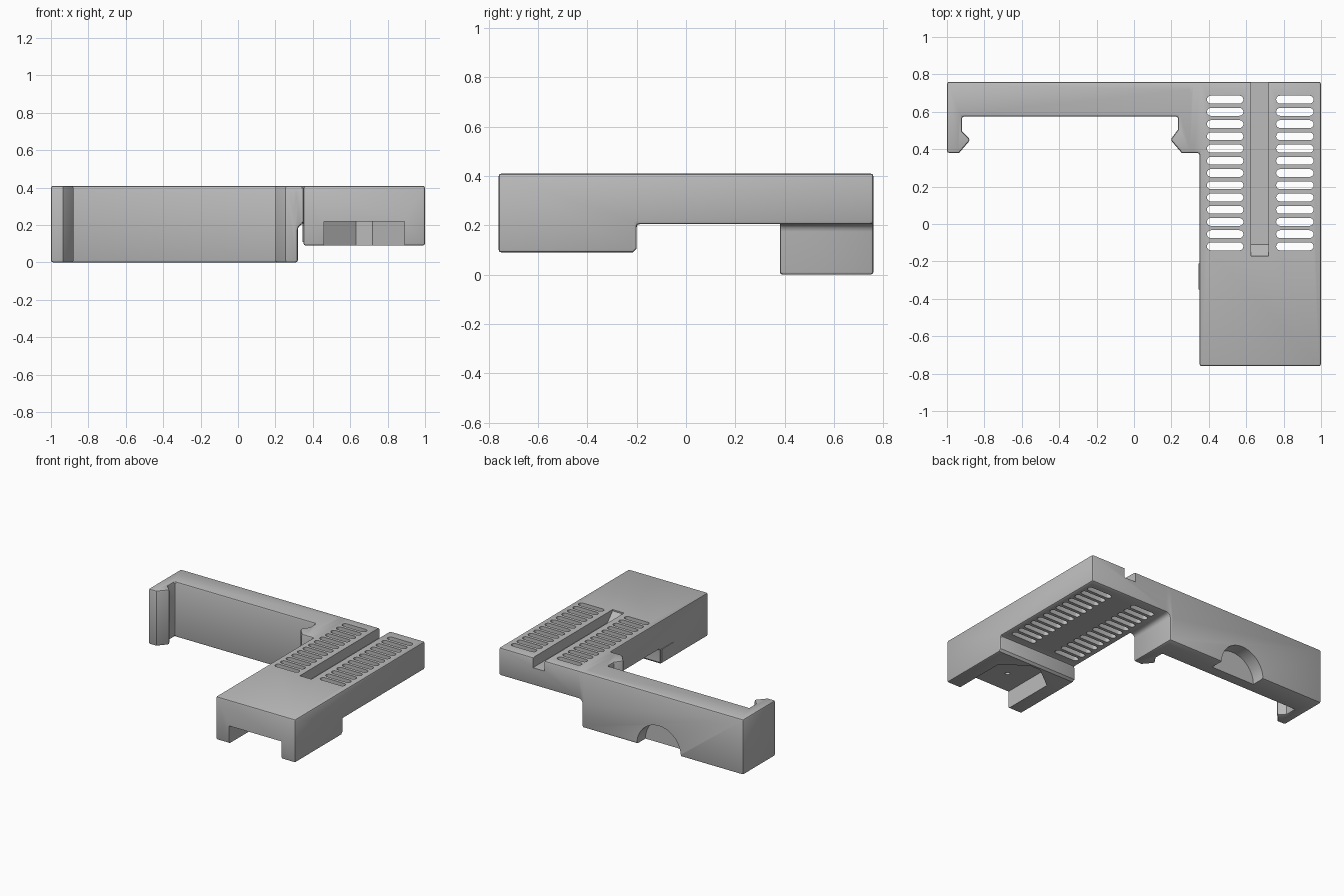
import bpy, bmesh, math
from mathutils import Vector

cube = bpy.data.objects.get("Cube")
if cube:
    bpy.data.objects.remove(cube)

grey = bpy.data.materials.new("matte grey")
grey.use_nodes = True
colour = (0.5, 0.5, 0.5, 1)
grey.diffuse_color = colour
grey.node_tree.nodes["Principled BSDF"].inputs["Base Color"].default_value = colour


def add_prism(bm, profile, low, high, axis):
    """Extrude a 2D profile along the given axis (the profile uses the other two, in order)."""
    def place(p, d):
        co = list(p)
        co.insert("xyz".index(axis), d)
        return Vector(co)
    face = bm.faces.new([bm.verts.new(place(p, low)) for p in profile])
    shift = place((0, 0), high - low)
    ext = bmesh.ops.extrude_face_region(bm, geom=[face])
    bmesh.ops.translate(bm, vec=shift, verts=[v for v in ext["geom"] if isinstance(v, bmesh.types.BMVert)])


def make(name, prisms):
    bm = bmesh.new()
    for p in prisms:
        add_prism(bm, *p)
    bmesh.ops.recalc_face_normals(bm, faces=bm.faces)
    mesh = bpy.data.meshes.new(name)
    bm.to_mesh(mesh)
    bm.free()
    mesh.materials.append(grey)
    ob = bpy.data.objects.new(name, mesh)
    bpy.context.collection.objects.link(ob)
    return ob


def apply(ob, mod):
    bpy.ops.object.select_all(action="DESELECT")
    bpy.context.view_layer.objects.active = ob
    ob.select_set(True)
    bpy.ops.object.modifier_apply(modifier=mod.name)


def combine(ob, other, operation):
    mod = ob.modifiers.new(operation.lower(), "BOOLEAN")
    mod.operation = operation
    mod.solver = "EXACT"
    mod.object = other
    apply(ob, mod)
    bpy.data.objects.remove(other)


def arc(cx, cy, r, start, end, steps):
    angles = [math.radians(start + (end - start) * i / steps) for i in range(steps + 1)]
    return [(cx + r * math.cos(a), cy + r * math.sin(a)) for a in angles]


# Stepped body, a long box that is deeper at the front
body = make("clip_bracket", [([(-.76, .09), (-.215, .09), (-.2, .105), (-.2, .205),
                               (.76, .205), (.76, .41), (-.76, .41)], .35, 1, "x")])

# Clip arm with a snap hook at each end
arm = make("clip_arm", [([(-1, .76), (-1, .38), (-.935, .38), (-.875, .45), (-.92, .495),
                          (-.92, .575), (.235, .575), (.235, .505), (.195, .45),
                          (.255, .38), (.32, .38), (.32, .76)], 0, .41, "z")])

# Filleted web between arm and body
web = make("web", [([(.3, .41), (.3, .175)] + arc(.35, .175, .03, 180, 90, 3)
                    + [(.36, .205), (.36, .41)], .38, .76, "y")])
combine(body, web, "UNION")
combine(body, arm, "UNION")

# Softened outer edges
bevel = body.modifiers.new("soft edges", "BEVEL")
bevel.width = .012
bevel.segments = 2
bevel.limit_method = "ANGLE"
bevel.angle_limit = math.radians(50)
bevel.use_clamp_overlap = False
apply(body, bevel)

# Two columns of rounded ventilation slots
slots = []
r = .021
for left, right in ((.39, .585), (.76, .96)):
    for i in range(13):
        y = .665 - i * .0654
        outline = arc(right - r, y, r, -90, 90, 8) + arc(left + r, y, r, 90, 270, 8)
        slots.append((outline, .1, .5, "z"))
combine(body, make("slot_cutter", slots), "DIFFERENCE")

# Top groove with a sloping front end
groove = [(-.17, .45), (-.17, .4), (-.11, .335), (.8, .335), (.8, .45)]
combine(body, make("groove_cutter", [(groove, .625, .72, "x")]), "DIFFERENCE")

# Front pocket with a tapered inner end, open below
pocket = [(.46, -.8), (.89, -.8), (.89, -.36), (.72, -.23), (.63, -.23), (.46, -.36)]
combine(body, make("pocket_cutter", [(pocket, 0, .22, "z")]), "DIFFERENCE")

# Small blind hole in the pocket ceiling
hole = arc(.62, -.58, .016, 0, 345, 23)
combine(body, make("hole_cutter", [(hole, .2, .26, "z")]), "DIFFERENCE")

# Half-round finger recess low on the back of the arm
recess = arc(-.31, 0, .18, 0, 180, 32) + [(-.49, -.05), (-.13, -.05)]
combine(body, make("recess_cutter", [(recess, .66, .8, "y")]), "DIFFERENCE")

# Slim raised pad on the side of the front section
make("side_pad", [([(-.35, .11), (-.21, .11), (-.21, .2), (-.35, .2)], .345, .352, "x")])

bpy.ops.object.select_all(action="DESELECT")
bpy.context.view_layer.objects.active = body
body.select_set(True)
bpy.ops.object.shade_smooth_by_angle(angle=math.radians(30))
